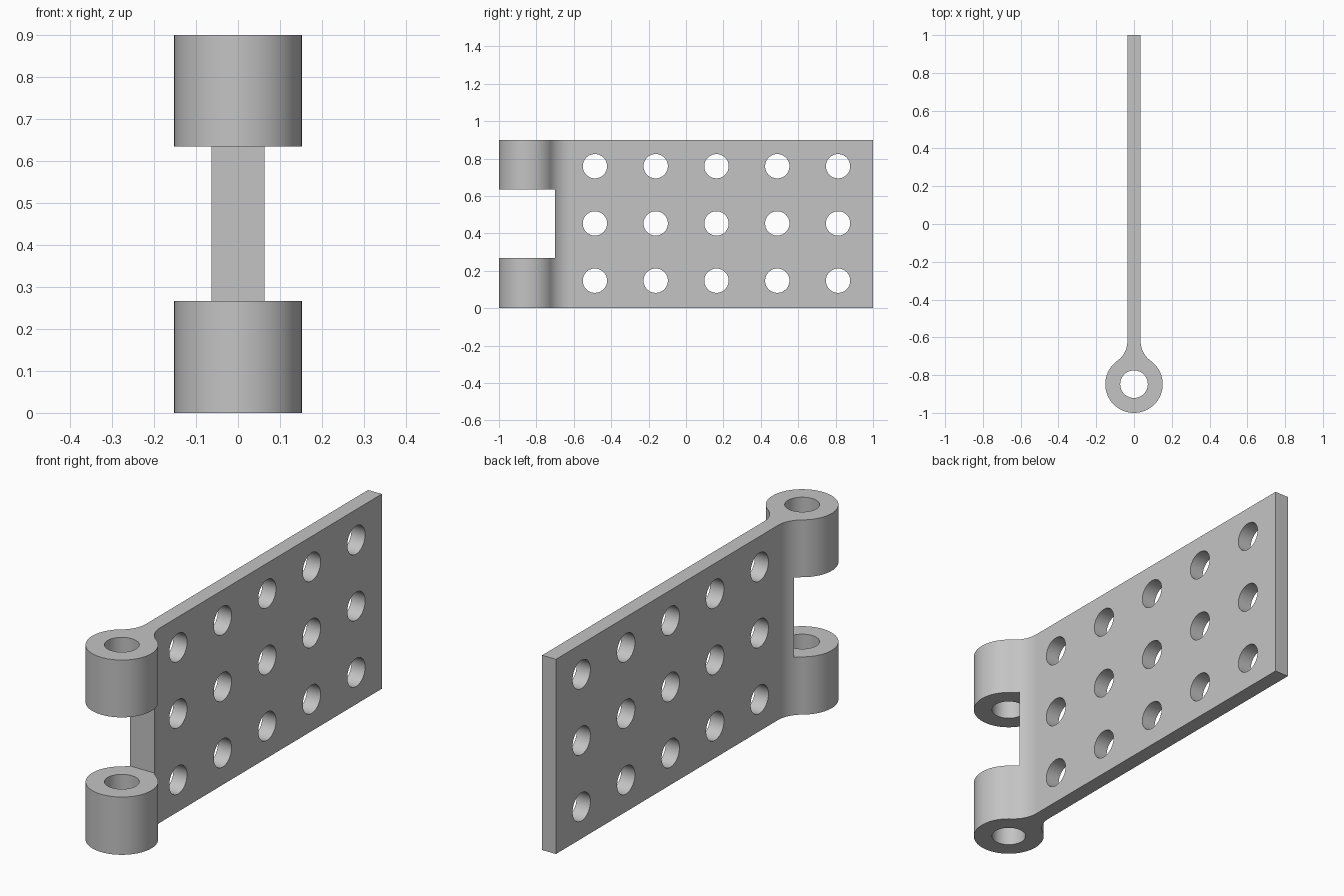
import bpy, bmesh, math
from mathutils import Matrix, Vector

cube = bpy.data.objects.get("Cube")
if cube:
    bpy.data.objects.remove(cube, do_unlink=True)

HEIGHT = 0.9
HALF = 0.035                      # half plate thickness
KNUCKLE, BORE = 0.152, 0.073      # barrel radii
PIN_Y = -1 + KNUCKLE
FILLET_Y = -0.62                  # where the fillet meets the plate
NOTCH_Y, NOTCH_LOW, NOTCH_HIGH = -0.70, 0.267, 0.635

steel = bpy.data.materials.new("plain grey steel")
steel.use_nodes = True
grey = (0.55, 0.55, 0.55, 1)
steel.diffuse_color = grey
steel.node_tree.nodes["Principled BSDF"].inputs["Base Color"].default_value = grey


def make_object(name, bm):
    bmesh.ops.recalc_face_normals(bm, faces=bm.faces)
    mesh = bpy.data.meshes.new(name)
    bm.to_mesh(mesh)
    bm.free()
    mesh.materials.append(steel)
    obj = bpy.data.objects.new(name, mesh)
    bpy.context.collection.objects.link(obj)
    return obj


def add_rod(bm, radius, length, centre, turn=Matrix()):
    bmesh.ops.create_cone(bm, cap_ends=True, segments=64, radius1=radius, radius2=radius,
                          depth=length, matrix=Matrix.Translation(centre) @ turn)


def arc(cx, cy, radius, start, end, steps):
    return [(cx + radius * math.cos(start + (end - start) * i / steps),
             cy + radius * math.sin(start + (end - start) * i / steps))
            for i in range(steps + 1)]


# Half outline: plate edge, fillet tangent to plate and barrel, then barrel
rise = FILLET_Y - PIN_Y
fillet = (HALF**2 + rise**2 - KNUCKLE**2) / (2 * (KNUCKLE - HALF))
tangent = math.atan2(rise, HALF + fillet)
half = [(HALF, 1)]
half += arc(HALF + fillet, FILLET_Y, fillet, math.pi, math.pi + tangent, 16)
half += arc(0, PIN_Y, KNUCKLE, tangent, -math.pi / 2, 40)[1:]
outline = half + [(-x, y) for x, y in reversed(half[:-1])]

# Hinge leaf body
bm = bmesh.new()
base = bm.faces.new([bm.verts.new((x, y, 0)) for x, y in outline])
lifted = bmesh.ops.extrude_face_region(bm, geom=[base])["geom"]
bmesh.ops.translate(bm, vec=(0, 0, HEIGHT),
                    verts=[v for v in lifted if isinstance(v, bmesh.types.BMVert)])
leaf = make_object("hinge_leaf", bm)

# Cutter for the gap between the knuckles
bm = bmesh.new()
size = Vector((1, 1, NOTCH_HIGH - NOTCH_LOW))
middle = Vector((0, NOTCH_Y - 0.5, (NOTCH_HIGH + NOTCH_LOW) / 2))
bmesh.ops.create_cube(bm, size=1, matrix=Matrix.Translation(middle) @ Matrix.Diagonal(size.to_4d()))
notch = make_object("notch_cutter", bm)

# Cutter for the pin bore
bm = bmesh.new()
add_rod(bm, BORE, 2, (0, PIN_Y, HEIGHT / 2))
bore = make_object("bore_cutter", bm)

# Cutter for the grid of plate holes
bm = bmesh.new()
sideways = Matrix.Rotation(math.pi / 2, 4, "Y")
for column in range(5):
    for row in range(3):
        add_rod(bm, 0.065, 0.5, (0, -0.487 + 0.325 * column, 0.147 + 0.306 * row), sideways)
holes = make_object("hole_cutter", bm)

# Cut the leaf, then drop the cutters
cutters = [notch, bore, holes]
for cutter in cutters:
    cutter.hide_render = True
    mod = leaf.modifiers.new(cutter.name, "BOOLEAN")
    mod.operation = "DIFFERENCE"
    mod.solver = "EXACT"
    mod.object = cutter
bpy.context.view_layer.update()
cut = bpy.data.meshes.new_from_object(leaf.evaluated_get(bpy.context.evaluated_depsgraph_get()))
leaf.modifiers.clear()
leaf.data = cut
for cutter in cutters:
    bpy.data.objects.remove(cutter, do_unlink=True)

# Smooth barrels and holes, crisp edges
for obj in bpy.context.selected_objects:
    obj.select_set(False)
leaf.select_set(True)
bpy.context.view_layer.objects.active = leaf
bpy.ops.object.shade_smooth_by_angle(angle=math.radians(30))
weighted = leaf.modifiers.new("weighted normals", "WEIGHTED_NORMAL")
weighted.keep_sharp = True
